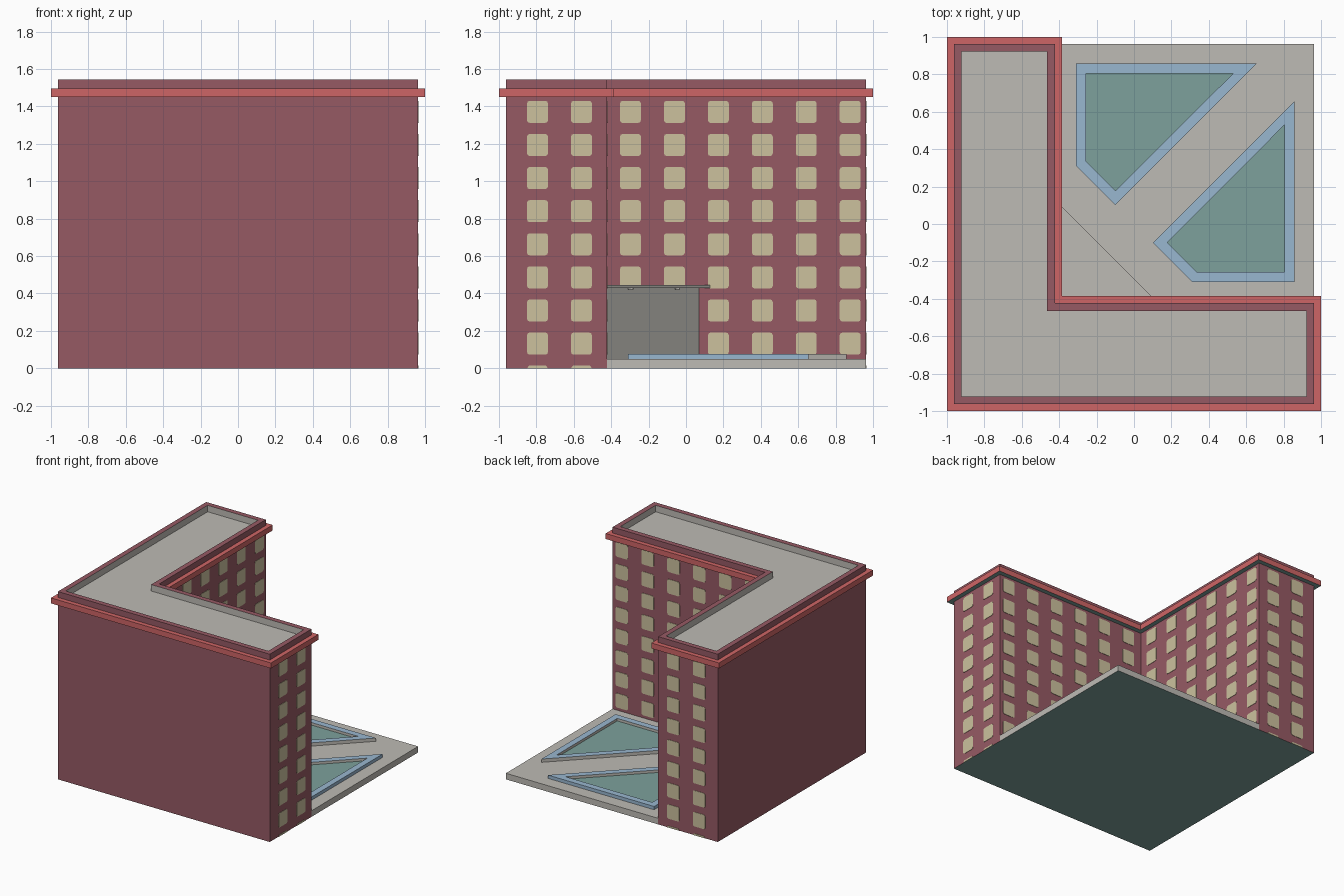
import bpy, bmesh, math

if "Cube" in bpy.data.objects:
    bpy.data.objects.remove(bpy.data.objects["Cube"])


def material(name, r, g, b):
    m = bpy.data.materials.new(name)
    lin = [((c / 255 + 0.055) / 1.055) ** 2.4 for c in (r, g, b)]
    m.diffuse_color = (*lin, 1)
    m.use_nodes = True
    m.node_tree.nodes["Principled BSDF"].inputs["Base Color"].default_value = m.diffuse_color
    return m


MATS = [material("brick red", 150, 90, 100), material("cornice red", 206, 101, 102),
        material("concrete grey", 190, 187, 181), material("lawn green", 125, 161, 156),
        material("border blue", 153, 183, 208), material("window cream", 204, 193, 158)]
BRICK, CORNICE, GREY, GREEN, BLUE, CREAM = range(6)


def finish(name, bm):
    bmesh.ops.recalc_face_normals(bm, faces=bm.faces)
    me = bpy.data.meshes.new(name)
    bm.to_mesh(me)
    bm.free()
    for m in MATS:
        me.materials.append(m)
    ob = bpy.data.objects.new(name, me)
    bpy.context.collection.objects.link(ob)
    return ob


def stack(name, loops, bands, bottom=None, top=None, closed=False, rule=None):
    """Join outlines (points, z) into bands of faces, with optional end caps."""
    bm = bmesh.new()
    rings = [[bm.verts.new((x, y, z)) for x, y in pts] for pts, z in loops]
    if closed:
        rings.append(rings[0])
    for k, mat in enumerate(bands):
        a, b = rings[k], rings[k + 1]
        for i in range(len(a)):
            j = (i + 1) % len(a)
            f = bm.faces.new((a[i], a[j], b[j], b[i]))
            f.material_index = rule(k, i, mat) if rule else mat
    for ring, mat in ((rings[0], bottom), (rings[-1], top)):
        if mat is not None:
            bm.faces.new(ring).material_index = mat
    return finish(name, bm)


W, C, FLOOR = 0.963, -0.422, 0.05     # outer wall, inner corner, plaza height


def ell(d):
    """L-shaped outline, grown outward by d."""
    o, c = W + d, C + d
    return [(-o, -o), (o, -o), (o, c), (c, c), (c, o), (-o, o)]


# building with parapet and sunken roof
stack("building", [(ell(0), 0), (ell(0), 1.543), (ell(-0.042), 1.543), (ell(-0.042), 1.49)],
      [BRICK, BRICK, GREY], GREEN, GREY)
# cornice band around the top
stack("cornice", [(ell(0), 1.45), (ell(0.037), 1.45), (ell(0.037), 1.495), (ell(0), 1.495)],
      [GREEN, CORNICE, CORNICE, CORNICE], closed=True)
# courtyard slab
square = [(C, C), (W, C), (W, W), (C, W)]
stack("plaza", [(square, 0), (square, FLOOR)], [GREY], GREEN, GREY)

# corner entrance and its canopy
for name, end, z0, z1 in (("entrance", 0.07, FLOOR, 0.43), ("canopy", 0.13, 0.43, 0.445)):
    tri = [(C, C), (end, C), (C, end)]
    stack(name, [(tri, z0), (tri, z1)], [GREY], GREY, GREY)
for n, (x, y) in enumerate(((-0.025, -0.295), (-0.275, -0.045))):
    disc = [(x + 0.014 * math.cos(t * math.pi / 6), y + 0.014 * math.sin(t * math.pi / 6))
            for t in range(12)]
    stack(f"canopy_light_{n}", [(disc, 0.422), (disc, 0.43)], [GREY], GREY, GREY)

# two planted beds, mirrored across the diagonal
outer = [(-0.31, 0.857), (0.655, 0.857), (-0.10, 0.102), (-0.31, 0.312)]
inner = [(-0.257, 0.805), (0.53, 0.805), (-0.10, 0.178), (-0.257, 0.335)]
for name, flip in (("back_bed", False), ("side_bed", True)):
    o, i = [[(y, x) if flip else (x, y) for x, y in p] for p in (outer, inner)]
    stack(name, [(o, FLOOR), (o, 0.077), (i, 0.077), (i, 0.056)], [BLUE, BLUE, GREY], GREEN, GREEN,
          rule=lambda k, e, mat: GREY if k == 0 and e == 1 else mat)


# windows: thin rounded plates on the four courtyard-side walls
def plate(bm, u, z0, z1, wall, flip):
    w, r, t = 0.056, 0.014, 0.003
    pts = []
    if z1 - z0 < 2 * r:
        pts = [(u - w, z0), (u + w, z0), (u + w - 0.01, z1), (u - w + 0.01, z1)]
    else:
        for k, (cu, cz) in enumerate(((u + w - r, z1 - r), (u - w + r, z1 - r),
                                      (u - w + r, z0 + r), (u + w - r, z0 + r))):
            for s in range(3):
                a = (k + s / 2) * math.pi / 2
                pts.append((cu + r * math.cos(a), cz + r * math.sin(a)))
    rings = []
    for d in (wall, wall + t):
        rings.append([bm.verts.new((p, d, z) if flip else (d, p, z)) for p, z in pts])
    faces = [bm.faces.new(rings[1])]
    for i in range(len(pts)):
        j = (i + 1) % len(pts)
        faces.append(bm.faces.new((rings[0][i], rings[0][j], rings[1][j], rings[1][i])))
    bm.normal_update()
    # point the front face away from the wall
    if faces[0].normal[1 if flip else 0] < 0:
        bmesh.ops.reverse_faces(bm, faces=faces[:1])
    for f in faces:
        f.material_index = CREAM


for side, flip in (("right", False), ("back", True)):
    for part, wall, first, count in (("end", W, -0.794, 2), ("court", C, -0.297, 6)):
        bm = bmesh.new()
        for col in range(count):
            u = first + 0.235 * col
            for row in range(9):
                zc = 1.371 - 0.177 * row
                z0, z1 = max(zc - 0.059, 0), zc + 0.059
                if part == "court" and (z0 < FLOOR or (u < 0.07 and z1 < 0.43)):
                    continue          # below the plaza or behind the entrance
                plate(bm, u, z0, z1, wall, flip)
        finish(f"{side}_{part}_windows", bm)
